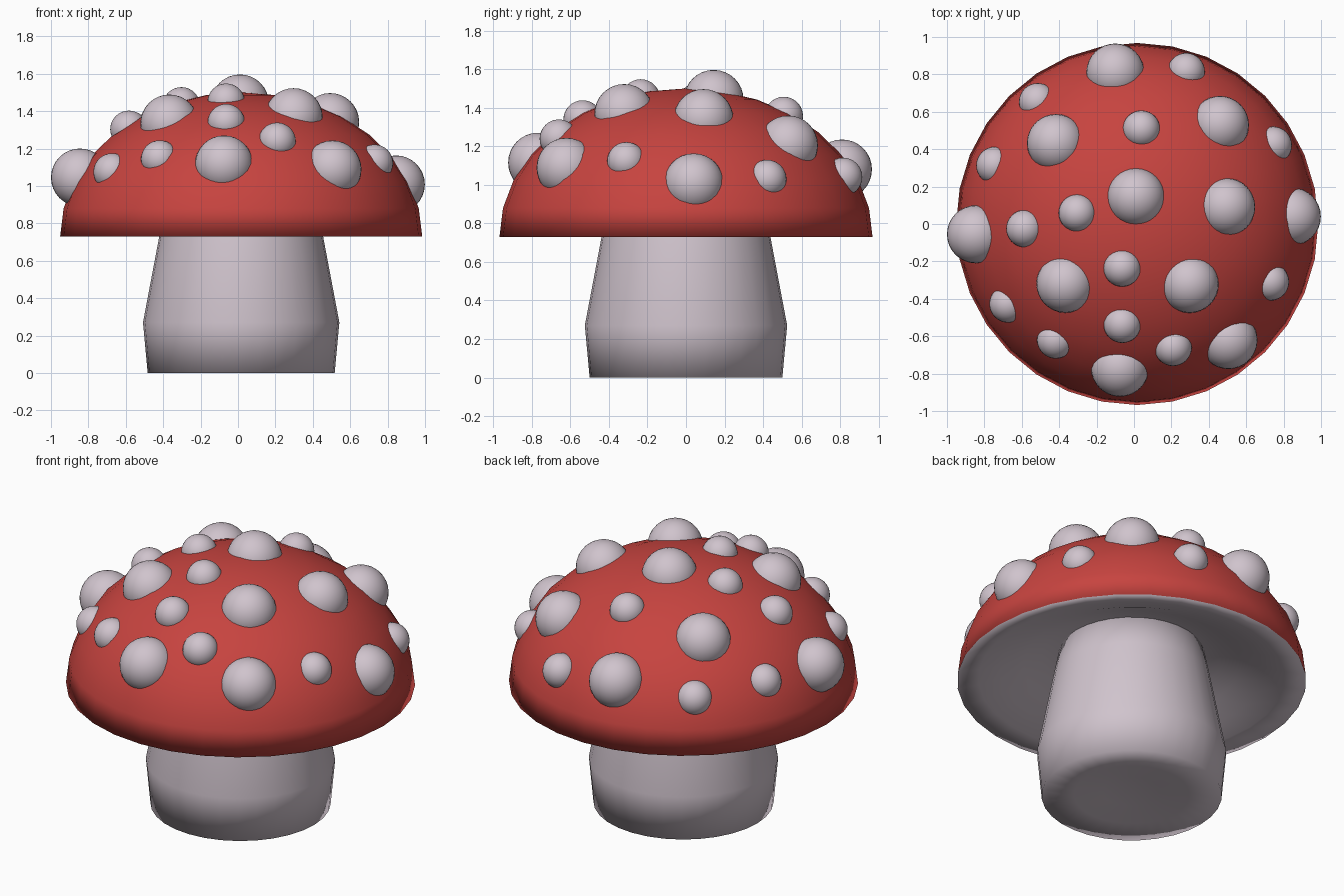
import bpy, bmesh, math
from mathutils import Vector

if "Cube" in bpy.data.objects:
    bpy.data.objects.remove(bpy.data.objects["Cube"])

CX = 0.017                       # axis of the mushroom
A, B, Z0 = 0.968, 0.77, 0.73     # cap radius, height, rim level


def material(name, rgb):
    m = bpy.data.materials.new(name)
    m.diffuse_color = (*rgb, 1)
    m.use_nodes = True
    m.node_tree.nodes["Principled BSDF"].inputs["Base Color"].default_value = m.diffuse_color
    return m


RED = material("cap red", (0.57, 0.057, 0.05))
PALE = material("pale flesh", (0.63, 0.55, 0.61))


def finish(name, bm, mats):
    bmesh.ops.recalc_face_normals(bm, faces=bm.faces)
    for f in bm.faces:
        f.smooth = True
    me = bpy.data.meshes.new(name)
    bm.to_mesh(me)
    bm.free()
    for m in mats:
        me.materials.append(m)
    ob = bpy.data.objects.new(name, me)
    bpy.context.collection.objects.link(ob)
    return ob


def lathe(name, profile, mats, mat_rule=lambda i: 0, seg=32):
    """Revolve (radius, z) points; the first and last lie on the axis."""
    bm = bmesh.new()
    rings = []
    for r, z in profile:
        n = seg if r > 1e-5 else 1
        rings.append([bm.verts.new((CX + r * math.cos(2 * math.pi * k / seg),
                                    r * math.sin(2 * math.pi * k / seg), z))
                      for k in range(n)])
    for i, (a, b) in enumerate(zip(rings, rings[1:])):
        for k in range(seg):
            j = (k + 1) % seg
            if len(a) == 1:
                vs = (a[0], b[j], b[k])
            elif len(b) == 1:
                vs = (a[k], a[j], b[0])
            else:
                vs = (a[k], a[j], b[j], b[k])
            bm.faces.new(vs).material_index = mat_rule(i)
    return finish(name, bm, mats)


# Stem: dimpled foot, bulging base tapering up into the hollow of the cap
lathe("stem", [(0, 0.03), (0.16, 0.025), (0.32, 0.005), (0.50, 0), (0.525, 0.27),
               (0.438, 0.73), (0.397, 0.94), (0, 0.94)], [PALE])

# Cap: red dome outside, shallow pale hollow underneath
N = 8
dome = [(A * math.sin(math.pi / 2 * i / N), Z0 + B * math.cos(math.pi / 2 * i / N))
        for i in range(N + 1)]
dome[0] = (0, Z0 + B)
hollow = [(0.85, 0.75), (0.73, 0.785), (0.60, 0.84), (0.50, 0.88),
          (0.40, 0.91), (0.20, 0.945), (0, 0.95)]
lathe("cap", dome + hollow, [RED, PALE], lambda i: 0 if i < N else 1)

# Spots: x, y as seen from above, grouped by size and depth
BIG = [(.01, .15), (-.44, .455), (.485, .56), (.515, .095),
       (.31, -.335), (-.385, -.335)]
BIG_LOW = [(.54, -.665)]
SMALL = [(-.31, .06), (-.60, -.025), (.04, .52), (.29, .85),
         (-.065, -.24), (-.065, -.55), (.215, -.68)]
SMALL_LOW = [(.785, .445), (.765, -.325), (-.44, -.65), (-.71, -.45),
             (-.785, .33), (-.545, .69)]
# Big spots around the rim, by ball centre
RIM = [(-.845, -.055, 1.045), (.844, .04, 1.008), (-.10, .81, 1.08), (-.075, -.768, 1.115)]


def spot_centre(x, y, r, sink):
    """Centre of a ball sunk in the dome whose visible part is seen at x, y."""
    v = Vector((x - CX, y))
    rho = v.length
    ring = math.sqrt(r * r - sink * sink)
    s = rho
    for _ in range(4):
        z = B * math.sqrt(max(0.0, 1 - (s / A) ** 2))
        n = Vector((s / A ** 2, z / B ** 2)).normalized()
        reach = max(r, sink * n.x + ring * n.y) if n.x > sink / r else sink * n.x + ring * n.y
        s = rho + (sink * n.x - reach + ring * n.y) / 2
    z = B * math.sqrt(max(0.0, 1 - (s / A) ** 2))
    v *= (s - sink * n.x) / rho
    return Vector((v.x + CX, v.y, Z0 + z - sink * n.y))


def spots(name, centres, r):
    bm = bmesh.new()
    for c in centres:
        ball = bmesh.ops.create_uvsphere(bm, u_segments=32, v_segments=16, radius=r)
        bmesh.ops.translate(bm, verts=ball["verts"], vec=Vector(c))
    finish(name, bm, [PALE])


for name, pts, r, sink in (("large_spots", BIG, 0.155, 0.05),
                           ("low_large_spot", BIG_LOW, 0.155, 0.055),
                           ("small_spots", SMALL, 0.10, 0.026),
                           ("low_small_spots", SMALL_LOW, 0.10, 0.045)):
    spots(name, [spot_centre(x, y, r, sink) for x, y in pts], r)
spots("rim_spots", RIM, 0.155)
